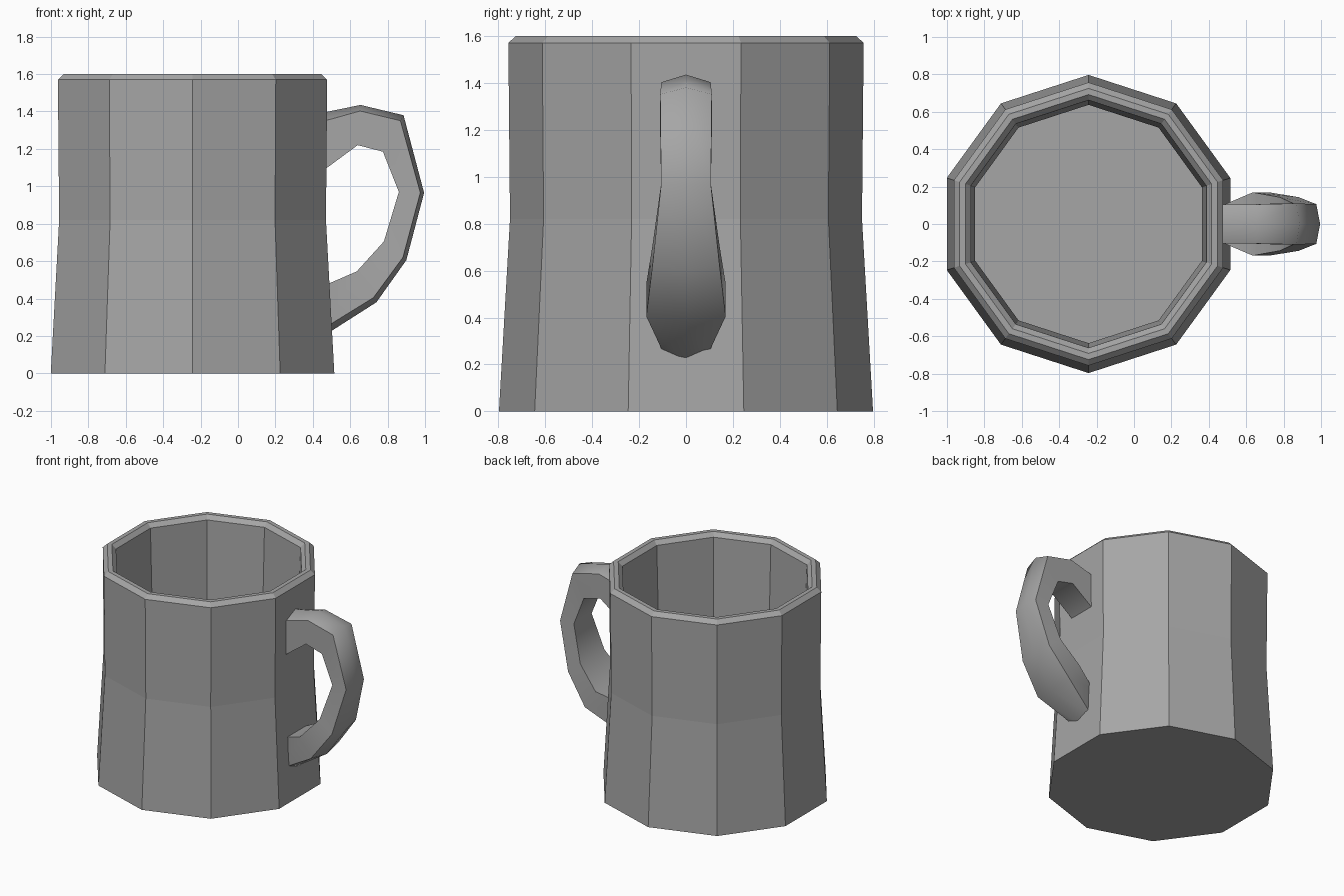
import bpy, bmesh, math

cube = bpy.data.objects.get("Cube")
if cube:
    bpy.data.objects.remove(cube, do_unlink=True)

grey = bpy.data.materials.new("grey_ceramic")
grey.use_nodes = True
colour = (0.38, 0.38, 0.38, 1)
grey.diffuse_color = colour
grey.node_tree.nodes["Principled BSDF"].inputs["Base Color"].default_value = colour


def loft(name, rings):
    """Skin a list of closed rings and cap both ends."""
    bm = bmesh.new()
    loops = [[bm.verts.new(p) for p in ring] for ring in rings]
    n = len(loops[0])
    for a, b in zip(loops, loops[1:]):
        for i in range(n):
            j = (i + 1) % n
            bm.faces.new((a[i], a[j], b[j], b[i]))
    bm.faces.new(loops[0])
    bm.faces.new(loops[-1])
    bmesh.ops.recalc_face_normals(bm, faces=bm.faces)
    mesh = bpy.data.meshes.new(name)
    bm.to_mesh(mesh)
    bm.free()
    mesh.materials.append(grey)
    obj = bpy.data.objects.new(name, mesh)
    bpy.context.collection.objects.link(obj)
    return obj


# Mug body: ten-sided cup, outside wall, bevelled rim, inside wall, floor
SIDES = 10
CENTRE_X = -0.243
profile = [(0.797, 0), (0.75, 0.82), (0.757, 1.57), (0.725, 1.6),
           (0.692, 1.6), (0.662, 1.57), (0.637, 0.82), (0.68, 0.1)]


def decagon(radius, z):
    angles = [math.radians(90) + math.tau * i / SIDES for i in range(SIDES)]
    return [(CENTRE_X + radius * math.cos(a), radius * math.sin(a), z) for a in angles]


loft("mug_body", [decagon(r, z) for r, z in profile])

# Handle: ridge x, ridge z, inner x, inner z, half width
stations = [(0.45, 1.393, 0.45, 1.08, 0.105),
            (0.655, 1.435, 0.64, 1.22, 0.105),
            (0.885, 1.38, 0.775, 1.185, 0.11),
            (0.995, 0.965, 0.86, 0.97, 0.106),
            (0.9, 0.605, 0.78, 0.705, 0.143),
            (0.74, 0.38, 0.635, 0.545, 0.169),
            (0.45, 0.195, 0.45, 0.465, 0.09)]


def handle_section(rx, rz, ix, iz, w):
    sx, sz = rx + 0.15 * (ix - rx), rz + 0.15 * (iz - rz)
    return [(rx, 0, rz), (sx, w, sz), (ix, w, iz), (ix, -w, iz), (sx, -w, sz)]


handle = loft("handle", [handle_section(*s) for s in stations])
bpy.ops.object.select_all(action="DESELECT")
handle.select_set(True)
bpy.context.view_layer.objects.active = handle
bpy.ops.object.shade_smooth_by_angle(angle=math.radians(62))
